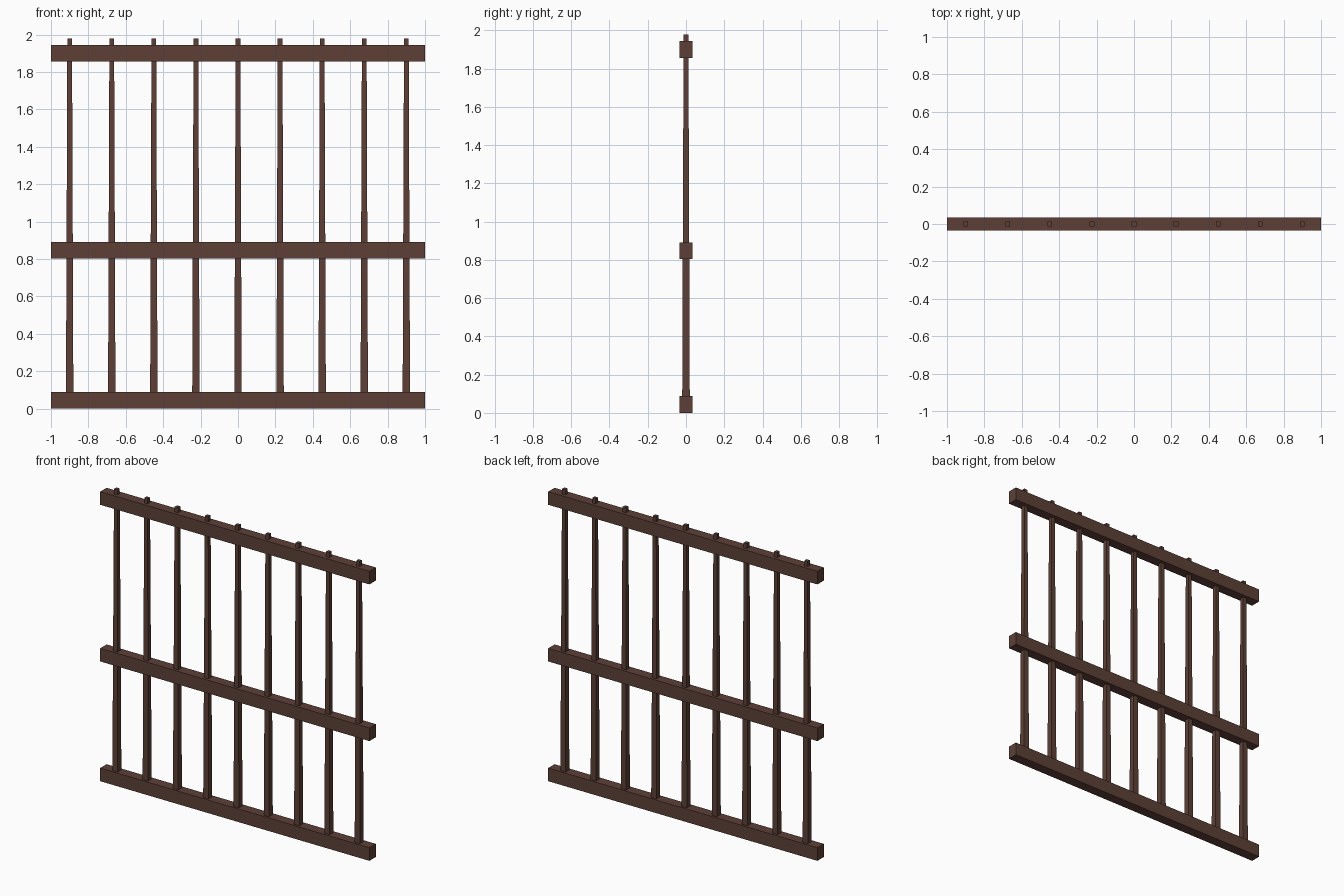
import bpy
import bmesh

if "Cube" in bpy.data.objects:
    bpy.data.objects.remove(bpy.data.objects["Cube"])

wood = bpy.data.materials.new("dark brown")
wood.diffuse_color = (0.1095, 0.0513, 0.0382, 1)
wood.use_nodes = True
wood.node_tree.nodes["Principled BSDF"].inputs["Base Color"].default_value = wood.diffuse_color


def tapered_bar(name, x, z0, z1, base, top):
    """Four-sided bar; base and top are (x, y) sizes."""
    bm = bmesh.new()
    bmesh.ops.create_cube(bm, size=1)
    for v in bm.verts:
        z, size = (z1, top) if v.co.z > 0 else (z0, base)
        v.co = (x + v.co.x * size[0], v.co.y * size[1], z)
    mesh = bpy.data.meshes.new(name)
    bm.to_mesh(mesh)
    bm.free()
    mesh.materials.append(wood)
    obj = bpy.data.objects.new(name, mesh)
    bpy.context.collection.objects.link(obj)


# horizontal rails
RAIL = (2.0, 0.068)
for name, z in (("bottom_rail", 0.0), ("middle_rail", 0.804), ("top_rail", 1.856)):
    tapered_bar(name, 0, z, z + 0.088, RAIL, RAIL)

# nine upright bars, thinner towards the top
for i in range(9):
    tapered_bar(f"upright_bar_{i + 1}", -0.9 + 0.225 * i, 0.02, 1.978,
                (0.04, 0.04), (0.025, 0.025))
